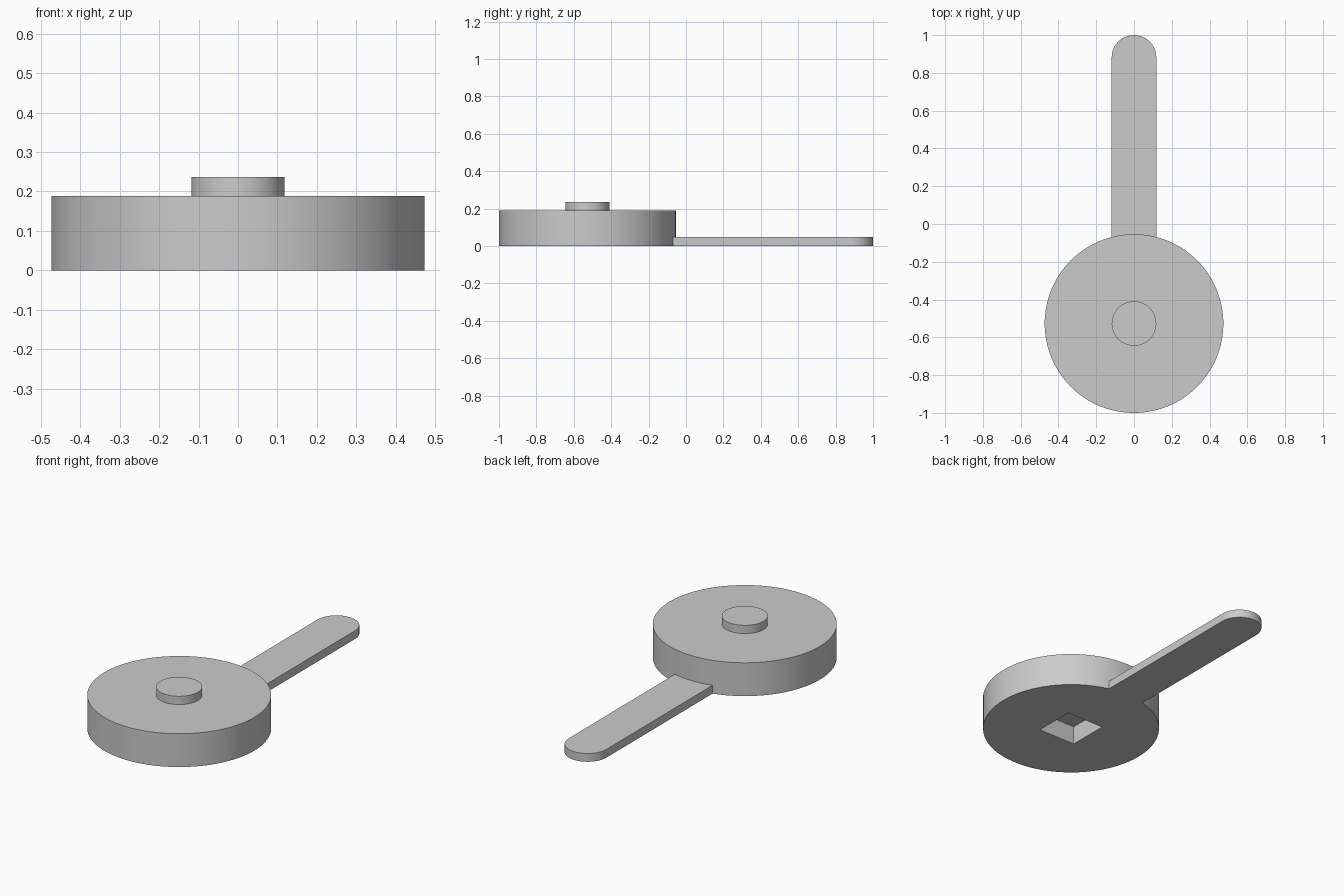
import bpy, bmesh, math

if "Cube" in bpy.data.objects:
    bpy.data.objects.remove(bpy.data.objects["Cube"])

DISC_Y, DISC_R, DISC_H = -0.527, 0.473, 0.189
HALF, HANDLE_H, KNOB_TOP = 0.118, 0.047, 0.236
HOLE_DEPTH = 0.106

grey = bpy.data.materials.new("plain grey")
grey.diffuse_color = (0.6, 0.6, 0.6, 1)
grey.use_nodes = True
grey.node_tree.nodes["Principled BSDF"].inputs["Base Color"].default_value = grey.diffuse_color


def arc(cx, cy, r, a0, a1, n):
    """Points along a circular arc, angles in degrees, end excluded."""
    return [(cx + r * math.cos(math.radians(a0 + (a1 - a0) * i / n)),
             cy + r * math.sin(math.radians(a0 + (a1 - a0) * i / n))) for i in range(n)]


def prism(name, outline, z0, z1):
    """Closed solid extruded upward from a flat outline."""
    bm = bmesh.new()
    face = bm.faces.new([bm.verts.new((x, y, z0)) for x, y in outline])
    top = bmesh.ops.extrude_face_region(bm, geom=[face])["geom"]
    for v in top:
        if isinstance(v, bmesh.types.BMVert):
            v.co.z = z1
    bmesh.ops.recalc_face_normals(bm, faces=bm.faces)
    mesh = bpy.data.meshes.new(name)
    bm.to_mesh(mesh)
    bm.free()
    mesh.materials.append(grey)
    obj = bpy.data.objects.new(name, mesh)
    bpy.context.collection.objects.link(obj)
    return obj


def combine(target, other, operation):
    """Apply a boolean and remove the helper solid."""
    mod = target.modifiers.new(operation, 'BOOLEAN')
    mod.operation, mod.solver, mod.object = operation, 'EXACT', other
    bpy.context.view_layer.objects.active = target
    bpy.ops.object.modifier_apply(modifier=mod.name)
    bpy.data.objects.remove(other)


# Disc with centre knob
body = prism("disc_with_handle", arc(0, DISC_Y, DISC_R, 0, 360, 128), 0, DISC_H)
knob = prism("knob", arc(0, DISC_Y, HALF, 0, 360, 64), DISC_H - 0.02, KNOB_TOP)
combine(body, knob, 'UNION')

# Flat handle with a rounded tip, running into the disc
outline = arc(0, 1 - HALF, HALF, 0, 180, 32) + [
    (-HALF, 1 - HALF), (-HALF, -0.2), (HALF, -0.2)]
combine(body, prism("handle", outline, 0, HANDLE_H), 'UNION')

# Square socket in the underside
square = [(sx * HALF, DISC_Y + sy * HALF) for sx, sy in ((-1, -1), (1, -1), (1, 1), (-1, 1))]
combine(body, prism("socket_cutter", square, -0.05, HOLE_DEPTH), 'DIFFERENCE')

# Smooth round walls, sharp rims
bpy.ops.object.select_all(action='DESELECT')
body.select_set(True)
bpy.context.view_layer.objects.active = body
bpy.ops.object.shade_smooth_by_angle(angle=math.radians(30))
